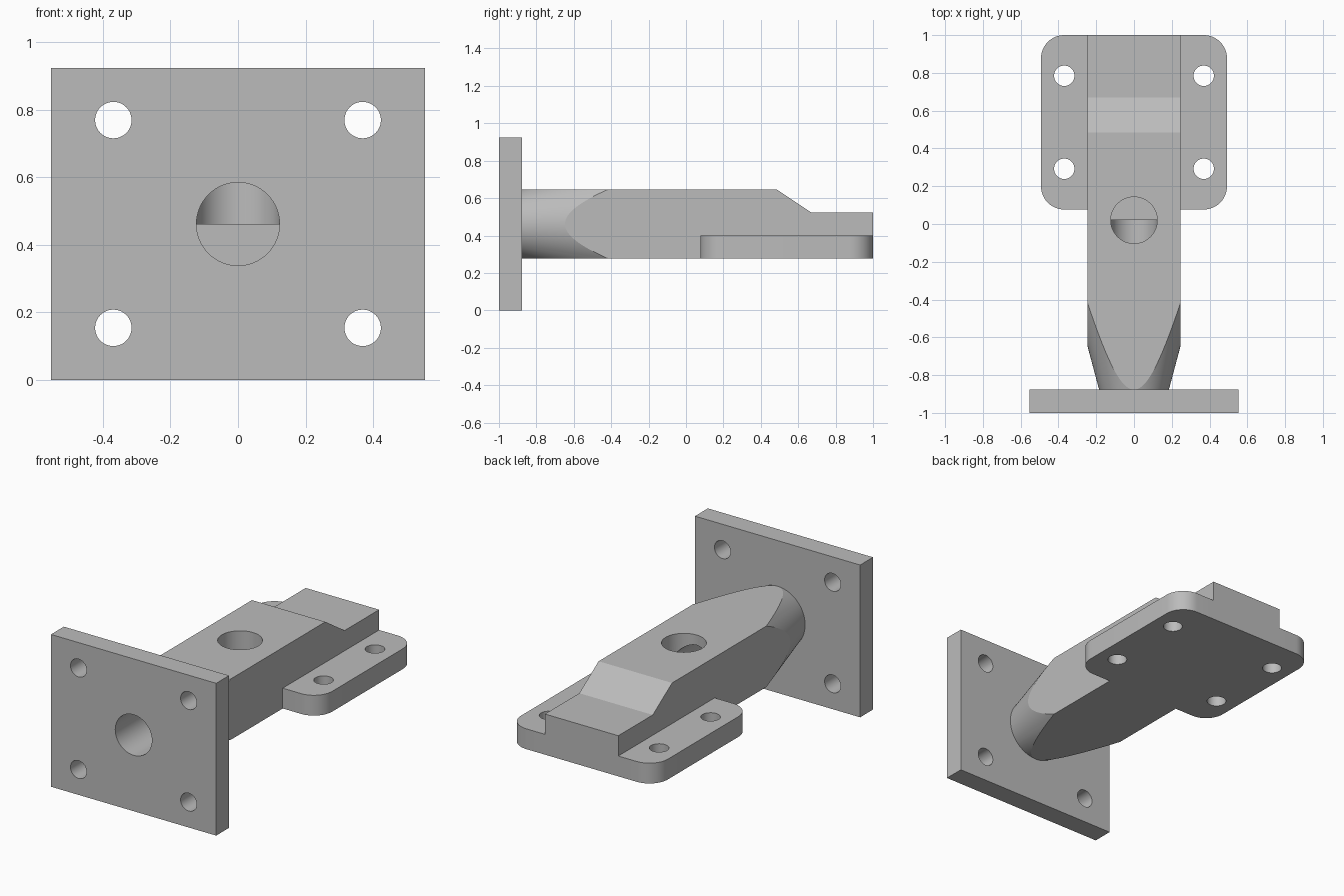
import bpy, bmesh, math
from mathutils import Matrix, Vector

if "Cube" in bpy.data.objects:
    bpy.data.objects.remove(bpy.data.objects["Cube"], do_unlink=True)

U = 2 / 16.25                      # design unit: plate thickness
FRONT, BACK = -1, 1
AXIS_Z = 3.75 * U                  # height of the bore axis
BOTTOM, TOP = AXIS_Z - 1.5 * U, AXIS_Z + 1.5 * U
FOOT_Y = BACK - 3.75 * U

grey = bpy.data.materials.new("plain grey")
grey.use_nodes = True
colour = (0.5, 0.5, 0.5, 1)
grey.diffuse_color = colour
grey.node_tree.nodes["Principled BSDF"].inputs["Base Color"].default_value = colour


def make(name, bm):
    bmesh.ops.recalc_face_normals(bm, faces=bm.faces)
    mesh = bpy.data.meshes.new(name)
    bm.to_mesh(mesh)
    bm.free()
    mesh.materials.append(grey)
    obj = bpy.data.objects.new(name, mesh)
    bpy.context.collection.objects.link(obj)
    return obj


def box(name, size, centre, corner=0):
    bm = bmesh.new()
    bmesh.ops.create_cube(bm, size=1)
    bmesh.ops.transform(bm, matrix=Matrix.Translation(centre) @ Matrix.Diagonal((*size, 1)), verts=bm.verts)
    if corner:
        upright = [e for e in bm.edges if abs(e.verts[0].co.z - e.verts[1].co.z) > 0.01]
        bmesh.ops.bevel(bm, geom=upright, offset=corner, segments=12, profile=0.5, affect='EDGES')
    return make(name, bm)


def round_bar(name, start, end, r1, r2=None, sides=64):
    a, b = Vector(start), Vector(end)
    bm = bmesh.new()
    bmesh.ops.create_cone(bm, cap_ends=True, segments=sides, radius1=r1,
                          radius2=r1 if r2 is None else r2, depth=(b - a).length)
    turn = (b - a).to_track_quat('Z', 'Y').to_matrix().to_4x4()
    bmesh.ops.transform(bm, matrix=Matrix.Translation((a + b) / 2) @ turn, verts=bm.verts)
    return make(name, bm)


def combine(target, tool, operation):
    tool.hide_render = True
    mod = target.modifiers.new(tool.name, 'BOOLEAN')
    mod.operation, mod.solver, mod.object = operation, 'EXACT', tool
    bpy.context.view_layer.objects.active = target
    bpy.ops.object.modifier_apply(modifier=mod.name)
    bpy.data.objects.remove(tool, do_unlink=True)


# Arm: stepped side profile, tapered to a round neck by a cone
neck = FRONT + 0.5 * U
profile = [(neck, BOTTOM), (BACK, BOTTOM), (BACK, BOTTOM + 2 * U),
           (0.67, BOTTOM + 2 * U), (0.485, TOP), (neck, TOP)]
bm = bmesh.new()
face = bm.faces.new([bm.verts.new((-2 * U, y, z)) for y, z in profile])
side = bmesh.ops.extrude_face_region(bm, geom=[face])["geom"]
bmesh.ops.translate(bm, vec=(4 * U, 0, 0), verts=[v for v in side if isinstance(v, bmesh.types.BMVert)])
arm = make("arm", bm)
slope = math.tan(math.radians(15))
r_neck = 1.5 * U - slope * 0.5 * U
taper = round_bar("neck_taper", (0, neck, AXIS_Z), (0, 1.2, AXIS_Z),
                  r_neck, r_neck + slope * (1.2 - neck), 128)
combine(arm, taper, 'INTERSECT')

# Upright mounting plate and rounded foot plate
plate = box("mounting_plate", (9 * U, U, 7.5 * U), (0, FRONT + U / 2, AXIS_Z))
foot = box("foot_plate", (8 * U, 7.5 * U, U), (0, FOOT_Y, BOTTOM + U / 2), U)

# Bolt holes, four in each plate
r_bolt = 0.054
for sx in (-1, 1):
    x = sx * 3 * U
    for s in (-1, 1):
        z, y = AXIS_Z + s * 2.5 * U, FOOT_Y + s * 2 * U
        combine(plate, round_bar("plate_hole", (x, -1.1, z), (x, -0.7, z), r_bolt, sides=48), 'DIFFERENCE')
        combine(foot, round_bar("foot_hole", (x, y, 0.1), (x, y, 0.6), r_bolt, sides=48), 'DIFFERENCE')

# Join the solids, then cut the horizontal and vertical bores that meet inside
combine(arm, foot, 'UNION')
combine(arm, plate, 'UNION')
bore_y = 0.02
combine(arm, round_bar("front_bore", (0, -1.1, AXIS_Z), (0, bore_y, AXIS_Z), U), 'DIFFERENCE')
combine(arm, round_bar("top_bore", (0, bore_y, AXIS_Z), (0, bore_y, 0.9), U), 'DIFFERENCE')
arm.name = "mounting_bracket"

# Smooth the round surfaces, keep the edges sharp
bpy.ops.object.select_all(action='DESELECT')
arm.select_set(True)
bpy.context.view_layer.objects.active = arm
bpy.ops.object.shade_smooth_by_angle(angle=math.radians(15))
